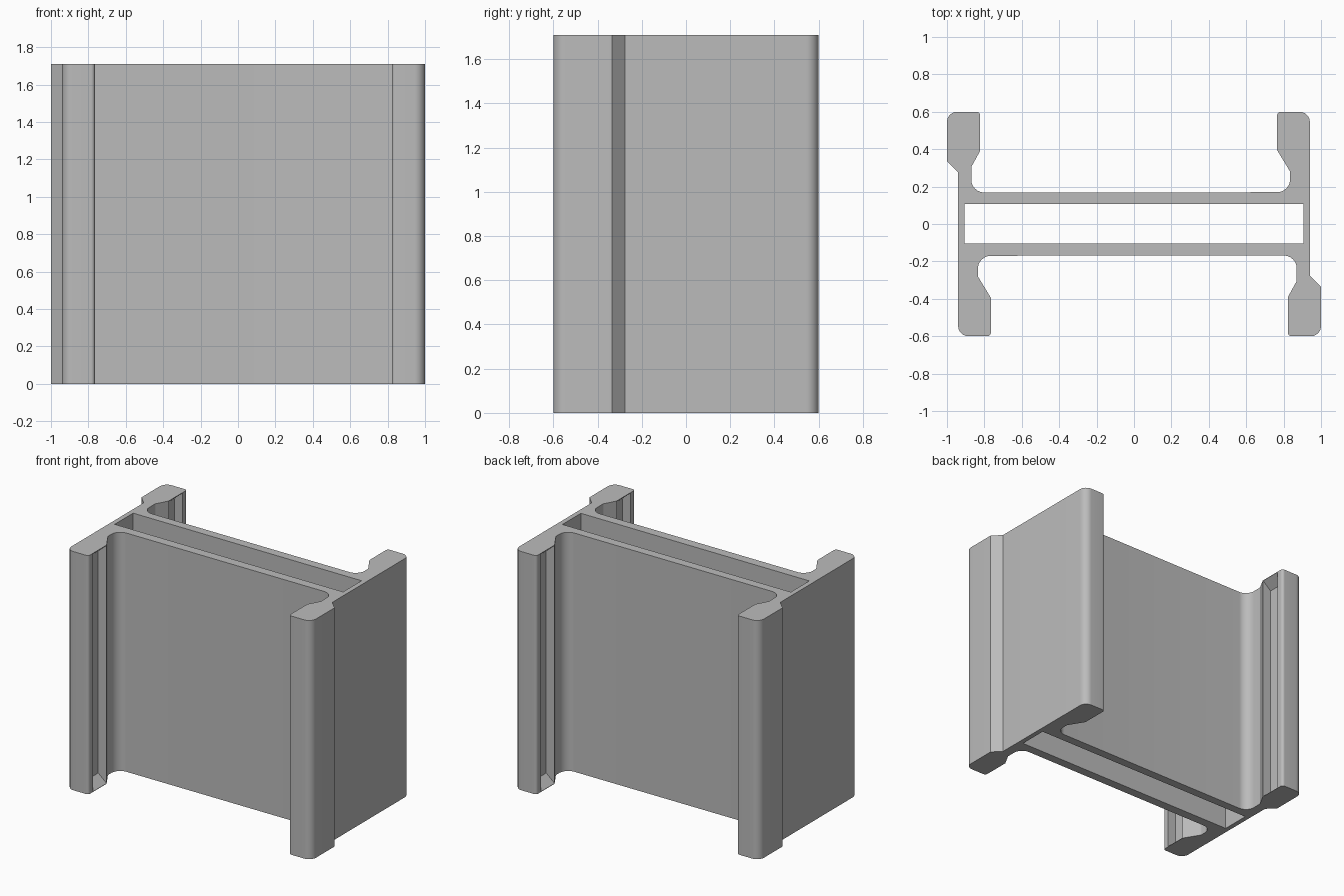
import bpy, bmesh, math
from mathutils import Vector

HEIGHT = 1.71

cube = bpy.data.objects.get("Cube")
if cube:
    bpy.data.objects.remove(cube, do_unlink=True)

grey = bpy.data.materials.new("plain_grey")
grey.use_nodes = True
grey.diffuse_color = (0.5, 0.5, 0.5, 1)
grey.node_tree.nodes["Principled BSDF"].inputs["Base Color"].default_value = grey.diffuse_color


def rounded(points, steps=8):
    """Round each (x, y, radius) corner of a closed outline."""
    out = []
    for i, (x, y, r) in enumerate(points):
        p = Vector((x, y))
        if not r:
            out.append(p)
            continue
        a = (Vector(points[i - 1][:2]) - p).normalized()
        b = (Vector(points[(i + 1) % len(points)][:2]) - p).normalized()
        half = a.angle(b) / 2
        centre = p + (a + b).normalized() * (r / math.sin(half))
        start = p + a * (r / math.tan(half)) - centre
        end = p + b * (r / math.tan(half)) - centre
        for k in range(steps + 1):
            t = k / steps
            out.append(centre + start.lerp(end, t).normalized() * r)
    return out


def prism(name, outline, vector):
    """Extrude a flat outline of 3D points along a vector."""
    bm = bmesh.new()
    face = bm.faces.new([bm.verts.new(p) for p in outline])
    moved = bmesh.ops.extrude_face_region(bm, geom=[face])["geom"]
    bmesh.ops.translate(bm, vec=vector, verts=[v for v in moved if isinstance(v, bmesh.types.BMVert)])
    bmesh.ops.recalc_face_normals(bm, faces=bm.faces)
    mesh = bpy.data.meshes.new(name)
    bm.to_mesh(mesh)
    bm.free()
    obj = bpy.data.objects.new(name, mesh)
    bpy.context.collection.objects.link(obj)
    mesh.materials.append(grey)
    return obj


# Half of the section: front web corner, thick lip, outer wall, thin lip, back web corner
half = [(0.87, -0.168, 0.07), (0.87, -0.305, 0.01), (0.823, -0.39, 0),
        (0.823, -0.6, 0.02), (1, -0.6, 0.055), (1, -0.335, 0), (0.94, -0.275, 0),
        (0.94, 0.6, 0.055), (0.765, 0.6, 0.02), (0.765, 0.395, 0),
        (0.835, 0.28, 0.02), (0.835, 0.17, 0.07)]
section = half + [(-x, -y, r) for x, y, r in half]
body = prism("channel_body", [(p.x, p.y, 0) for p in rounded(section)], (0, 0, HEIGHT))

# Cutters: through slot in the web, and an end-bevelled pocket in every lip
cutters = [prism("slot_cutter", [(x, y, -0.1) for x, y in
           ((-0.905, -0.103), (0.905, -0.103), (0.905, 0.106), (-0.905, 0.106))], (0, 0, 2))]
low, depth, bevel = 0.003, 0.066, 0.06
for side in (-1, 1):
    for end in (-1, 1):
        face = 0.823 if side != end else 0.765
        back, front = face + depth, face - 0.03
        shape = [(front, low), (face, low), (back, bevel),
                 (back, HEIGHT - bevel), (face, HEIGHT - low), (front, HEIGHT - low)]
        cutters.append(prism("pocket_cutter", [(side * x, end * 0.395, z) for x, z in shape],
                             (0, end * 0.155, 0)))

for cutter in cutters:
    cutter.hide_render = True
    mod = body.modifiers.new("cut", 'BOOLEAN')
    mod.operation = 'DIFFERENCE'
    mod.solver = 'EXACT'
    mod.object = cutter

# Bake the cuts and drop the cutters
bpy.context.view_layer.update()
baked = bpy.data.meshes.new_from_object(body.evaluated_get(bpy.context.evaluated_depsgraph_get()))
body.modifiers.clear()
body.data = baked
for cutter in cutters:
    bpy.data.objects.remove(cutter, do_unlink=True)

bpy.ops.object.select_all(action='DESELECT')
body.select_set(True)
bpy.context.view_layer.objects.active = body
bpy.ops.object.shade_smooth_by_angle(angle=math.radians(25))
